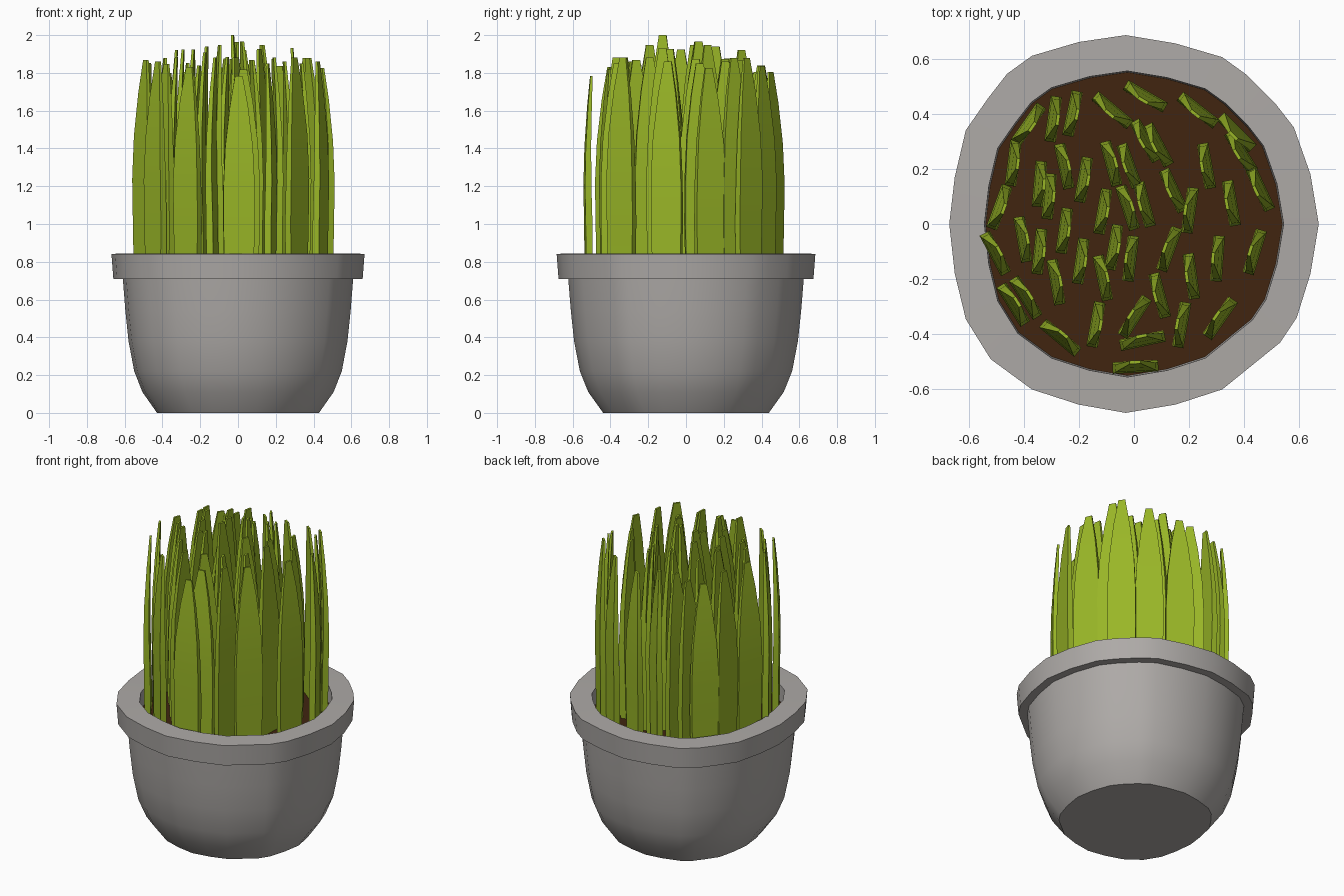
import bpy, bmesh, math, random
from mathutils import Vector

random.seed(4)

def material(name, rgb):
    m = bpy.data.materials.new(name)
    m.diffuse_color = (*rgb, 1)
    return m

GREY = material("stone grey", (0.42, 0.40, 0.385))
BROWN = material("soil brown", (0.052, 0.018, 0.005))
GREEN = material("leaf green", (0.32, 0.47, 0.02))

def finish(bm, name, mat, angle=30):
    bmesh.ops.recalc_face_normals(bm, faces=bm.faces)
    me = bpy.data.meshes.new(name)
    bm.to_mesh(me)
    bm.free()
    me.materials.append(mat)
    ob = bpy.data.objects.new(name, me)
    bpy.context.collection.objects.link(ob)
    bpy.ops.object.select_all(action='DESELECT')
    ob.select_set(True)
    bpy.context.view_layer.objects.active = ob
    bpy.ops.object.shade_smooth_by_angle(angle=math.radians(angle))

def loft(bm, rings):
    """Bridge equal-length closed rings of points and cap both ends."""
    loops = [[bm.verts.new(p) for p in r] for r in rings]
    n = len(loops[0])
    for a, b in zip(loops, loops[1:]):
        for i in range(n):
            j = (i + 1) % n
            bm.faces.new((a[i], a[j], b[j], b[i]))
    bm.faces.new(loops[0][::-1])
    bm.faces.new(loops[-1])

# Hand-shaped, slightly uneven outline of the pot rim
OUTLINE = [(0.67, 0), (0.64, 0.18), (0.58, 0.35), (0.51, 0.44), (0.41, 0.54),
           (0.32, 0.605), (0.15, 0.655), (-0.03, 0.685), (-0.2, 0.66),
           (-0.37, 0.61), (-0.46, 0.545), (-0.53, 0.455), (-0.61, 0.34),
           (-0.65, 0.17), (-0.67, 0), (-0.65, -0.18), (-0.61, -0.345),
           (-0.52, -0.49), (-0.37, -0.6), (-0.2, -0.655), (-0.03, -0.685),
           (0.15, -0.655), (0.32, -0.6), (0.53, -0.43), (0.59, -0.34),
           (0.64, -0.18)]

def ring(scale, z):
    return [(x * scale, y * scale, z) for x, y in OUTLINE]

# Pot: bowl, overhanging rim and inner wall
bm = bmesh.new()
loft(bm, [ring(s, z) for s, z in (
    (0.64, 0), (0.755, 0.11), (0.82, 0.22), (0.865, 0.38), (0.89, 0.54),
    (0.91, 0.71), (0.985, 0.71), (1.0, 0.842), (0.81, 0.845), (0.80, 0.70))])
finish(bm, "pot", GREY)

# Soil
bm = bmesh.new()
loft(bm, [ring(0.80, 0.705), ring(0.805, 0.745)])
finish(bm, "soil", BROWN)

# Blades: x, y, direction of the wide side in degrees
BLADES = [
    (-.38, .36, 55), (-.29, .38, 82), (-.22, .40, 78), (-.08, .41, -40),
    (.04, .46, -30), (.23, .41, -38), (.37, .33, -45), (.385, .26, -58),
    (.04, .30, -60), (.085, .285, -62), (-.435, .22, 83), (-.25, .21, -78),
    (-.08, .22, -75), (-.02, .21, -70), (.26, .21, -80), (-.34, .145, 85),
    (-.305, .10, 85), (-.18, .16, 80), (.14, .12, -65), (.35, .075, -80),
    (.455, .125, -65), (-.485, .06, 70), (-.11, .045, 80), (-.02, .06, -72),
    (.035, .07, -75), (.20, .05, 82), (-.40, -.055, -80), (-.25, -.025, 82),
    (-.34, -.10, 84), (-.28, -.21, -80), (-.19, -.135, 82), (-.07, -.085, 80),
    (-.015, -.125, 83), (-.11, -.195, -78), (.125, -.09, 70),
    (.205, -.19, -82), (.30, -.125, 86), (.435, -.10, 73), (-.50, -.105, -62),
    (-.435, -.29, -58), (-.39, -.265, -58), (-.265, -.41, -40),
    (-.135, -.365, 80), (0, -.335, 57), (.09, -.26, -75), (.17, -.365, 80),
    (.31, -.34, 55), (.03, -.42, 12), (.005, -.515, 3)]

# Height fraction, half width, half thickness, bow
SECTIONS = [(0, .076, .018, 0), (.25, .083, .018, .002), (.45, .083, .017, .007),
            (.65, .073, .014, .005), (.85, .048, .010, -.004), (1, .02, .006, -.014)]

bm = bmesh.new()
for k, (x, y, deg) in enumerate(BLADES):
    a = math.radians(deg)
    u = Vector((math.cos(a), math.sin(a), 0))
    v = Vector((-u.y, u.x, 0))
    if v.x * x + v.y * y < 0:
        v = -v                       # bow away from the middle
    top = 1.93 - 0.38 * (x * x + y * y) + random.uniform(-.05, .05)
    if k == 32:
        top = 2.0                    # tallest blade
    rings = []
    for f, w, t, b in SECTIONS:
        c = Vector((x, y, 0.72 + f * (top - 0.72))) + v * b
        rings.append([c + u * w + v * t, c - u * w + v * t,
                      c - u * w - v * t, c + u * w - v * t])
    loft(bm, rings)
finish(bm, "grass_blades", GREEN)
